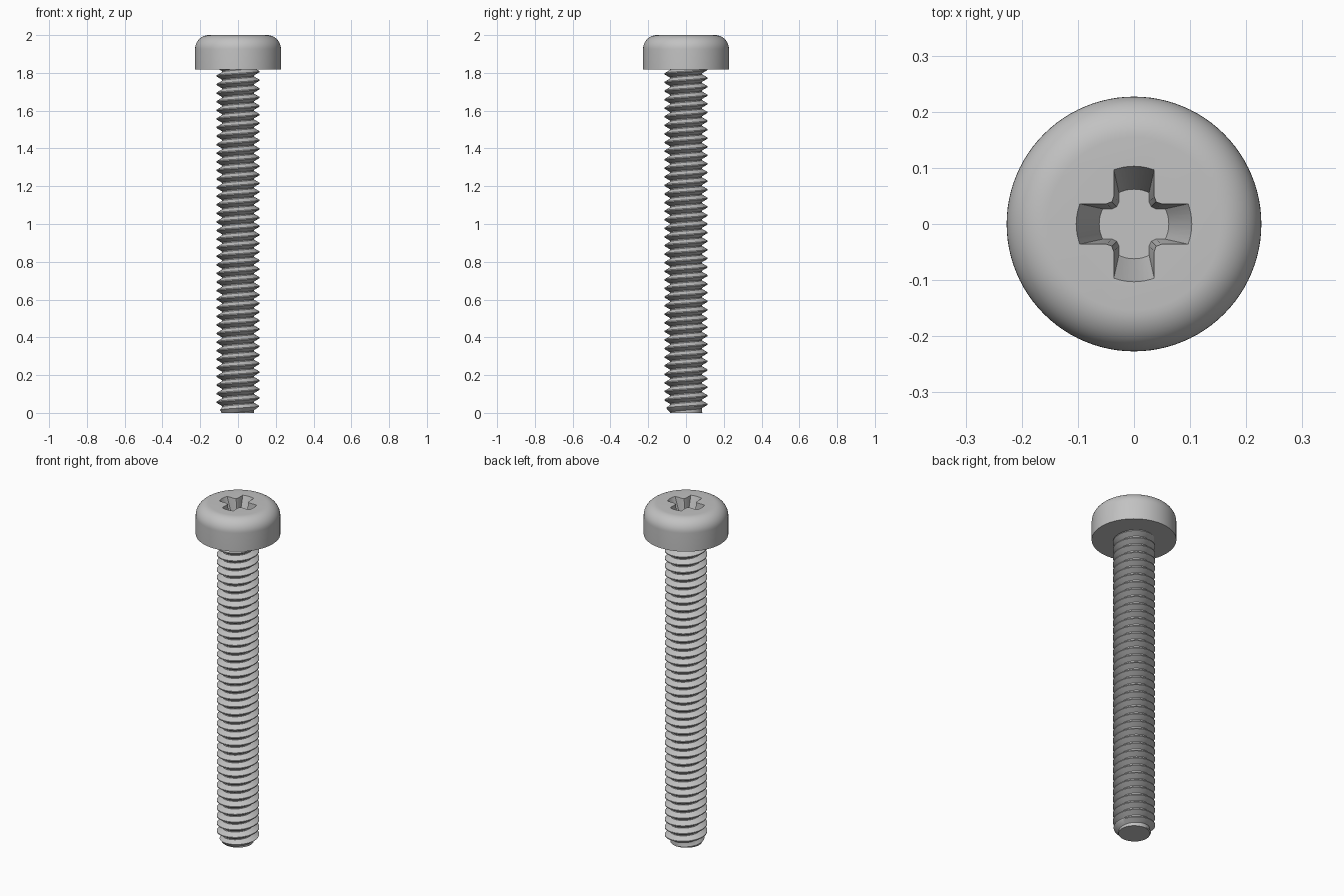
import bpy
import bmesh
from math import sin, cos, pi, asin, radians

if "Cube" in bpy.data.objects:
    bpy.data.objects.remove(bpy.data.objects["Cube"])

HEAD_BASE, TOP, HEAD_R = 1.818, 2.0, 0.227
PITCH, MAJOR, MINOR = 0.04545, 0.1136, 0.084

steel = bpy.data.materials.new("light grey steel")
steel.use_nodes = True
colour = (0.54, 0.54, 0.54, 1)
steel.diffuse_color = colour
steel.node_tree.nodes["Principled BSDF"].inputs["Base Color"].default_value = colour


def make_object(name, bm):
    bmesh.ops.recalc_face_normals(bm, faces=bm.faces[:])
    mesh = bpy.data.meshes.new(name)
    bm.to_mesh(mesh)
    bm.free()
    obj = bpy.data.objects.new(name, mesh)
    mesh.materials.append(steel)
    bpy.context.collection.objects.link(obj)
    return obj


def activate(obj):
    bpy.ops.object.select_all(action="DESELECT")
    obj.select_set(True)
    bpy.context.view_layer.objects.active = obj


def loft(rings):
    """Closed solid through rings that have the same number of points."""
    bm = bmesh.new()
    loops = [[bm.verts.new(p) for p in ring] for ring in rings]
    n = len(loops[0])
    for low, high in zip(loops, loops[1:]):
        for i in range(n):
            j = (i + 1) % n
            bm.faces.new((low[i], low[j], high[j], high[i]))
    bm.faces.new(loops[0])
    bm.faces.new(loops[-1])
    return bm


# Head: cylinder with a rounded upper rim
FILLET, SIDES, STEPS = 0.073, 96, 12
profile = [(HEAD_R, HEAD_BASE)]
for k in range(STEPS + 1):
    a = pi / 2 * k / STEPS
    profile.append((HEAD_R - FILLET + FILLET * cos(a), TOP - FILLET + FILLET * sin(a)))
head = make_object("head", loft(
    [[(r * cos(2 * pi * i / SIDES), r * sin(2 * pi * i / SIDES), z) for i in range(SIDES)]
     for r, z in profile]))


# Cross recess: four tapering arms with rounded inner corners
def cross_ring(t, depth=0.11):
    def mix(a, b):
        return a + (b - a) * t
    half, reach = mix(0.036, 0.027), mix(0.103, 0.062)
    inner, mid = mix(0.049, 0.039), mix(0.0395, 0.031)
    spread = asin(half / reach)
    arm = [(inner, -half)]
    arm += [(reach * cos(spread * k / 4), reach * sin(spread * k / 4)) for k in range(-4, 5)]
    arm += [(inner, half), (mid, mid)]
    ring = []
    for quarter in range(4):
        c, s = cos(quarter * pi / 2), sin(quarter * pi / 2)
        ring += [(x * c - y * s, x * s + y * c, TOP - depth * t) for x, y in arm]
    return ring


cutter = make_object("recess_cutter", loft([cross_ring(1), cross_ring(-0.2)]))
cutter.hide_render = True
cut = head.modifiers.new("recess", "BOOLEAN")
cut.operation, cut.solver, cut.object = "DIFFERENCE", "EXACT", cutter
activate(head)
bpy.ops.object.modifier_apply(modifier=cut.name)
bpy.data.objects.remove(cutter)

# Threaded shank: right-handed helical sweep of one tooth, trimmed at both ends
PER_TURN, TURNS = 48, 44
tooth = [(MINOR, -0.44), (MAJOR, -0.06), (MAJOR, 0.06), (MINOR, 0.44)]
bm = bmesh.new()
strips = []
for i in range(PER_TURN * TURNS + 1):
    a = 2 * pi * i / PER_TURN
    row = []
    for r, offset in tooth:
        z = 0.034 + PITCH * (i / PER_TURN - 2 + offset)
        r = min(r, 0.084 + 0.8 * max(z, 0))  # chamfered tip
        row.append(bm.verts.new((r * cos(a), r * sin(a), z)))
    strips.append(row)
for i in range(PER_TURN * TURNS):
    now, nxt = strips[i], strips[i + 1]
    for j in range(3):
        bm.faces.new((now[j], nxt[j], nxt[j + 1], now[j + 1]))
    if i + PER_TURN < PER_TURN * TURNS:
        up, up_next = strips[i + PER_TURN], strips[i + PER_TURN + 1]
        bm.faces.new((now[3], nxt[3], up_next[0], up[0]))
for height, direction in ((0, -1), (HEAD_BASE + 0.01, 1)):
    cut_geom = bmesh.ops.bisect_plane(
        bm, geom=bm.verts[:] + bm.edges[:] + bm.faces[:], dist=1e-6,
        plane_co=(0, 0, height), plane_no=(0, 0, direction), clear_outer=True)["geom_cut"]
    rim = [e for e in cut_geom if isinstance(e, bmesh.types.BMEdge)]
    bmesh.ops.holes_fill(bm, edges=rim, sides=0)
shank = make_object("threaded_shank", bm)

for obj in (head, shank):
    activate(obj)
    bpy.ops.object.shade_smooth_by_angle(angle=radians(28))
